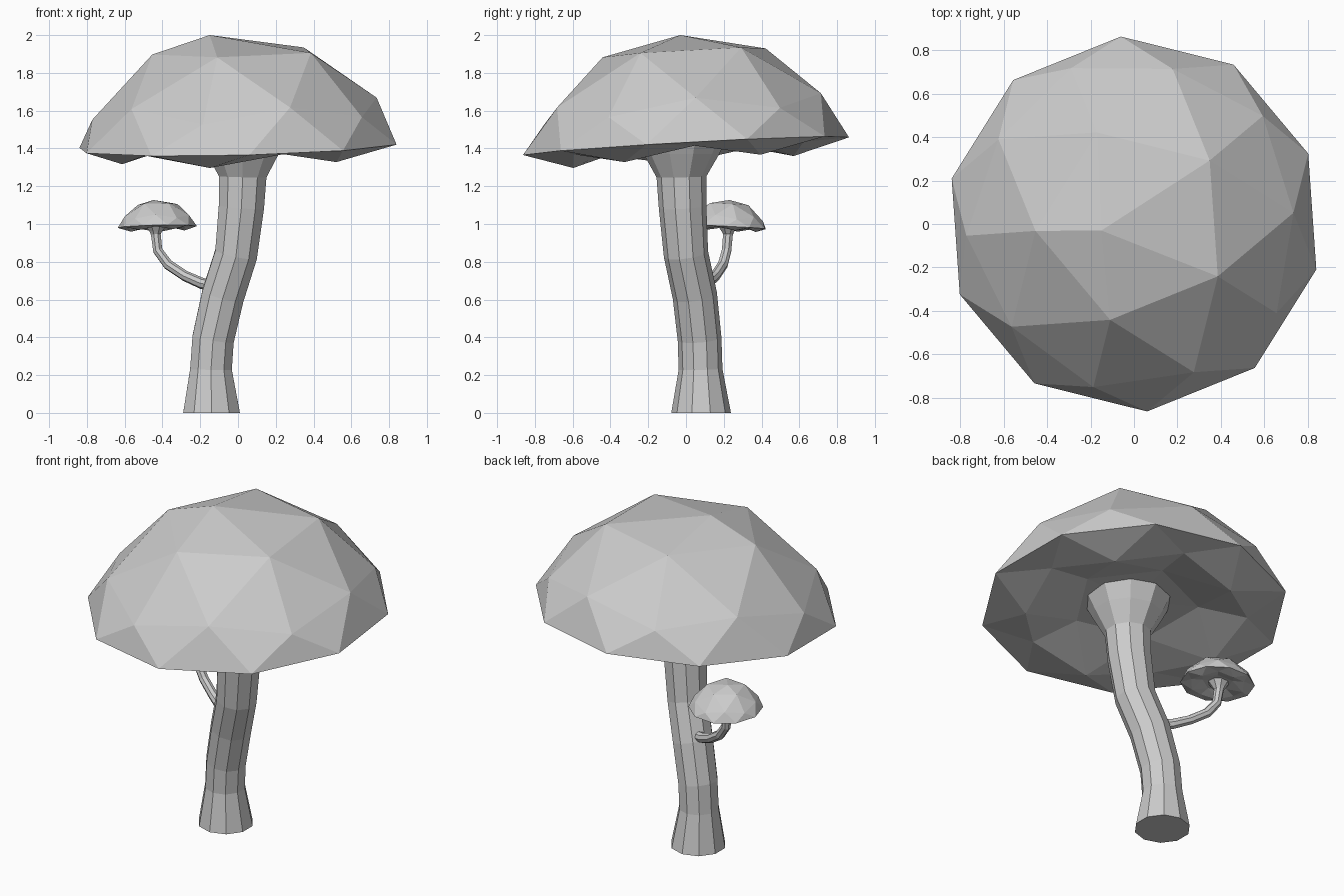
import bpy, bmesh, math
from mathutils import Vector, Matrix

if "Cube" in bpy.data.objects:
    bpy.data.objects.remove(bpy.data.objects["Cube"])


def finish(bm, name):
    bmesh.ops.recalc_face_normals(bm, faces=bm.faces)
    mesh = bpy.data.meshes.new(name)
    bm.to_mesh(mesh)
    bm.free()
    obj = bpy.data.objects.new(name, mesh)
    bpy.context.collection.objects.link(obj)
    return obj


def tube(name, path, sides):
    """Sweep a polygon along (x, y, z, radius) points; end rings stay level."""
    bm = bmesh.new()
    pts = [Vector(p[:3]) for p in path]
    rings = []
    for i, p in enumerate(pts):
        d = pts[min(i + 1, len(pts) - 1)] - pts[max(i - 1, 0)]
        if pts[i].z == 0:
            d = Vector((0, 0, 1))
        rot = Vector((0, 0, 1)).rotation_difference(d.normalized())
        ring = []
        for k in range(sides):
            a = math.tau * (k + 0.5) / sides
            ring.append(bm.verts.new(p + rot @ Vector((math.cos(a), math.sin(a), 0)) * path[i][3]))
        rings.append(ring)
    for a, b in zip(rings, rings[1:]):
        for k in range(sides):
            n = (k + 1) % sides
            bm.faces.new((a[k], a[n], b[n], b[k]))
    bm.faces.new(rings[0])
    bm.faces.new(rings[-1])
    return finish(bm, name)


# icosphere level: (sphere z, radial factor, cap height)
PROFILE = [(1, 1, 0.59), (0.851, 1, 0.495), (0.526, 1, 0.235), (0.447, 1, 0.16),
           (0, 1, 0), (-0.447, 0.83, -0.015), (-0.526, 0.835, -0.078),
           (-0.851, 0.8, 0.035), (-1, 1, 0.05)]


def cap(name, centre, radius, turn, slope, lean):
    """Icosphere flattened into a mushroom cap with a tilted rim and folded underside."""
    bm = bmesh.new()
    bmesh.ops.create_icosphere(bm, subdivisions=2, radius=1,
                               matrix=Matrix.Rotation(math.radians(turn), 4, 'Z'))
    s = radius / 0.86
    for v in bm.verts:
        z, f, h = min(PROFILE, key=lambda row: abs(row[0] - v.co.z))
        x, y = v.co.x * f * radius, v.co.y * f * radius
        if z == 1:
            x, y = lean[0], lean[1]
        v.co = Vector(centre) + Vector((x, y, h * s + x * slope[0] + y * slope[1]))
    return finish(bm, name)


# main mushroom
tube("stem", [(-0.14, 0.08, 0, 0.158), (-0.143, 0.077, 0.23, 0.116),
              (-0.132, 0.072, 0.39, 0.116), (-0.08, 0.047, 0.62, 0.118),
              (-0.01, 0.0, 0.84, 0.118), (0.018, -0.018, 1.09, 0.126),
              (0.025, -0.024, 1.25, 0.132), (0.025, -0.024, 1.37, 0.2),
              (0.025, -0.024, 1.47, 0.25)], 10)
cap("cap", (0, 0, 1.412), 0.865, 40, (0.024, 0.056), (-0.15, -0.03))

# small side mushroom
tube("side_stem", [(-0.09, 0.06, 0.665, 0.03), (-0.19, 0.11, 0.685, 0.03),
                   (-0.28, 0.155, 0.725, 0.028), (-0.37, 0.195, 0.785, 0.028),
                   (-0.425, 0.215, 0.86, 0.027), (-0.435, 0.222, 0.945, 0.028),
                   (-0.435, 0.222, 0.96, 0.036), (-0.435, 0.222, 0.997, 0.062)], 8)
cap("side_cap", (-0.427, 0.22, 0.984), 0.21, 15, (0.02, -0.05), (-0.02, 0.01))
